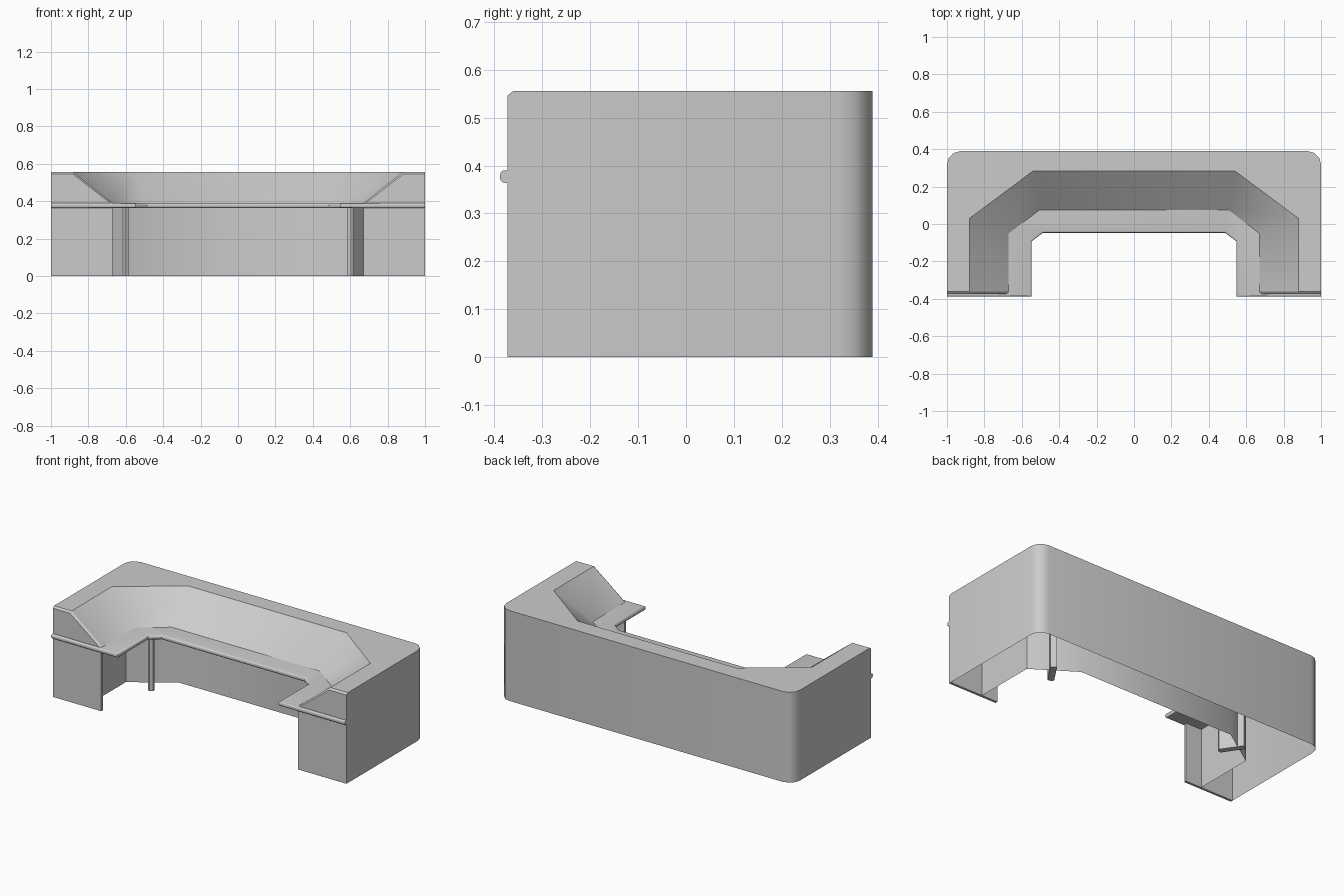
import bpy, bmesh, math
from mathutils import Vector

if "Cube" in bpy.data.objects:
    bpy.data.objects.remove(bpy.data.objects["Cube"])

FRONT, TOP, DESK, UNDER = -0.36, 0.556, 0.39, 0.364


def mirror_path(half):
    """Half outline on the +x side, continued onto the -x side."""
    return half + [(-x, y) for x, y in reversed(half)]


def finish(name, bm, smooth=None):
    mesh = bpy.data.meshes.new(name)
    bm.to_mesh(mesh)
    bm.free()
    ob = bpy.data.objects.new(name, mesh)
    bpy.context.collection.objects.link(ob)
    if smooth:
        bpy.ops.object.select_all(action='DESELECT')
        ob.select_set(True)
        bpy.context.view_layer.objects.active = ob
        bpy.ops.object.shade_smooth_by_angle(angle=math.radians(smooth))
    return ob


def ring(bm, path, z):
    return [bm.verts.new((x, y, z)) for x, y in path]


def ribbon(bm, a, b):
    for i in range(len(a) - 1):
        bm.faces.new((a[i], a[i + 1], b[i + 1], b[i]))


def prism(bm, path, z0, z1):
    lo, hi = ring(bm, path, z0), ring(bm, path, z1)
    ribbon(bm, lo + lo[:1], hi + hi[:1])
    bm.faces.new(lo[::-1])
    bm.faces.new(hi)
    bmesh.ops.recalc_face_normals(bm, faces=bm.faces)
    return lo, hi


# Plan outlines
corner = [(0.93 + 0.07 * math.cos(math.radians(a)), 0.319 + 0.07 * math.sin(math.radians(a)))
          for a in (0, 30, 60, 90)]
outer = mirror_path([(1, FRONT)] + corner)
ridge = mirror_path([(0.88, FRONT), (0.88, 0.03), (0.54, 0.283)])
foot = mirror_path([(0.67, FRONT), (0.67, -0.05), (0.505, 0.075)])
knee = mirror_path([(0.778, FRONT), (0.778, 0.02), (0.53, 0.185)])
lip = mirror_path([(1, -0.388), (0.547, -0.388), (0.547, -0.092), (0.487, -0.047)])

# Outer shell: walls, flat top and sloping inner face, open underneath
bm = bmesh.new()
o0, o1 = ring(bm, outer, 0), ring(bm, outer, TOP)
r1, f1 = ring(bm, ridge, TOP), ring(bm, foot, DESK)
ribbon(bm, o0, o1)
bm.faces.new(o1 + r1[::-1])
ribbon(bm, r1, f1[:])
bmesh.ops.recalc_face_normals(bm, faces=bm.faces)
finish("counter_shell", bm, 35)

# Recessed wall of the knee space
bm = bmesh.new()
ribbon(bm, ring(bm, knee, UNDER), ring(bm, knee, 0))
finish("knee_wall", bm, 40)

# Desk slab with rounded front lip
bm = bmesh.new()
back = [(1, FRONT)] + knee + [(-1, FRONT)]
lo, hi = prism(bm, lip + back[::-1], UNDER, DESK)
n = len(lip)
edges = [bm.edges.get((v[i], v[i + 1])) for v in (lo, hi) for i in range(n - 1)]
bmesh.ops.bevel(bm, geom=edges, offset=0.009, segments=3, profile=0.5, affect='EDGES')
finish("desk_slab", bm, 35)

for s, side in ((1, "right"), (-1, "left")):
    # Upper end cap with a softened front edge
    bm = bmesh.new()
    a = [bm.verts.new((s * x, FRONT, z)) for x, z in
         ((1, UNDER), (1, TOP), (0.88, TOP), (0.67, DESK), (0.67, UNDER))]
    b = [bm.verts.new((s * x, -0.373, z)) for x, z in
         ((1, UNDER), (1, TOP - 0.01), (0.884, TOP - 0.01), (0.682, DESK), (0.682, UNDER))]
    ribbon(bm, a, b)
    bm.faces.new(b)
    bmesh.ops.recalc_face_normals(bm, faces=bm.faces)
    if sum((f.normal.y for f in bm.faces)) > 0:
        bmesh.ops.reverse_faces(bm, faces=bm.faces)
    finish("end_cap_" + side, bm)

    # Lower front panel
    bm = bmesh.new()
    prism(bm, [(s * x, y) for x, y in
               ((0.67, -0.373), (1, -0.373), (1, -0.358), (0.67, -0.358))], 0, UNDER)
    finish("front_panel_" + side, bm)

    # Diagonal support fin under the slab, with chamfered nose
    d = Vector((0.56, 0.83))
    p = Vector((0.83, -0.56))
    nose = Vector((0.595, 0.005))
    pts = [nose + d * u + p * v for u, v in
           ((0, -0.01), (0, 0.01), (0.008, 0.018), (0.15, 0.018), (0.15, -0.018), (0.008, -0.018))]
    bm = bmesh.new()
    prism(bm, [(s * q.x, q.y) for q in pts], 0, UNDER + 0.005)
    finish("support_fin_" + side, bm)
